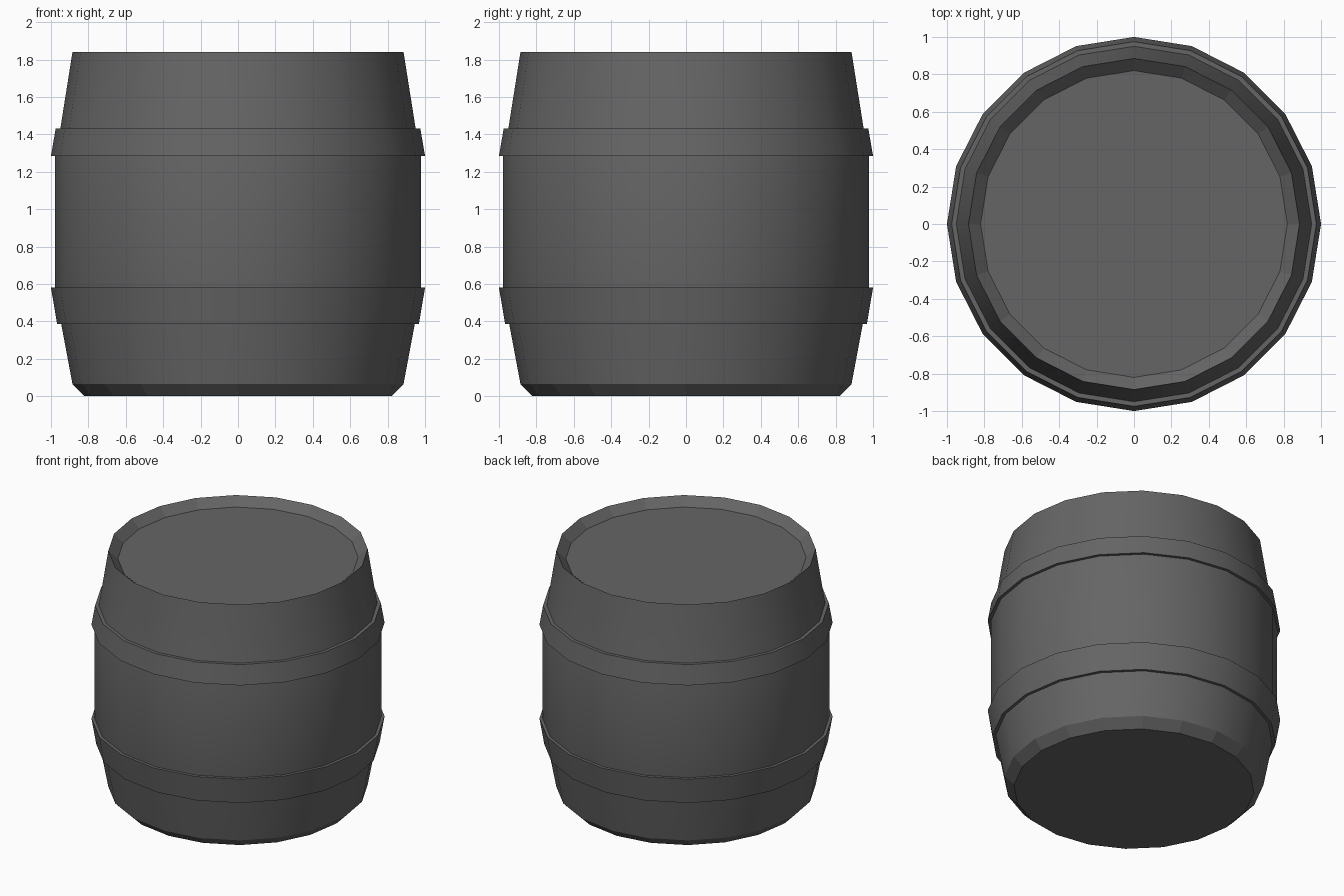
import bpy, bmesh, math

cube = bpy.data.objects.get("Cube")
if cube:
    bpy.data.objects.remove(cube, do_unlink=True)

SIDES = 20

grey = bpy.data.materials.new("dark_grey")
grey.use_nodes = True
colour = (0.13, 0.13, 0.13, 1)
grey.diffuse_color = colour
grey.node_tree.nodes["Principled BSDF"].inputs["Base Color"].default_value = colour


def lathe(name, profile, closed=False, flat_spans=()):
    """Revolve (radius, height) points; an open profile gets a cap at each end."""
    bm = bmesh.new()
    rings = []
    for r, z in profile:
        rings.append([bm.verts.new((r * math.cos(i * math.tau / SIDES),
                                    r * math.sin(i * math.tau / SIDES), z))
                      for i in range(SIDES)])
    n = len(rings)
    flat = []
    for k in range(n if closed else n - 1):
        a, b = rings[k], rings[(k + 1) % n]
        for i in range(SIDES):
            j = (i + 1) % SIDES
            face = bm.faces.new((a[i], a[j], b[j], b[i]))
            if k in flat_spans:
                flat.append(face)
    if not closed:
        bm.faces.new(rings[0][::-1])
        bm.faces.new(rings[-1])
    bmesh.ops.recalc_face_normals(bm, faces=bm.faces)
    flat_ids = []
    bm.faces.index_update()
    flat_ids = [f.index for f in flat]
    mesh = bpy.data.meshes.new(name)
    bm.to_mesh(mesh)
    bm.free()
    mesh.materials.append(grey)
    obj = bpy.data.objects.new(name, mesh)
    bpy.context.collection.objects.link(obj)
    bpy.ops.object.select_all(action="DESELECT")
    obj.select_set(True)
    bpy.context.view_layer.objects.active = obj
    bpy.ops.object.shade_smooth_by_angle(angle=math.radians(30))
    for i in flat_ids:
        mesh.polygons[i].use_smooth = False
    return obj


# Bulging body with a chamfered foot and a lid recessed inside the rim
lathe("barrel_body", [(0.82, 0), (0.885, 0.065), (0.945, 0.385), (0.978, 0.58),
                      (0.978, 1.285), (0.95, 1.43), (0.885, 1.84), (0.82, 1.78)],
      flat_spans=(0, 6))

# Hoops that follow the slope of the body
lathe("lower_hoop", [(0.94, 0.385), (0.967, 0.385), (1.0, 0.58), (0.97, 0.58)], closed=True)
lathe("upper_hoop", [(0.97, 1.285), (1.0, 1.285), (0.975, 1.43), (0.945, 1.43)], closed=True)
